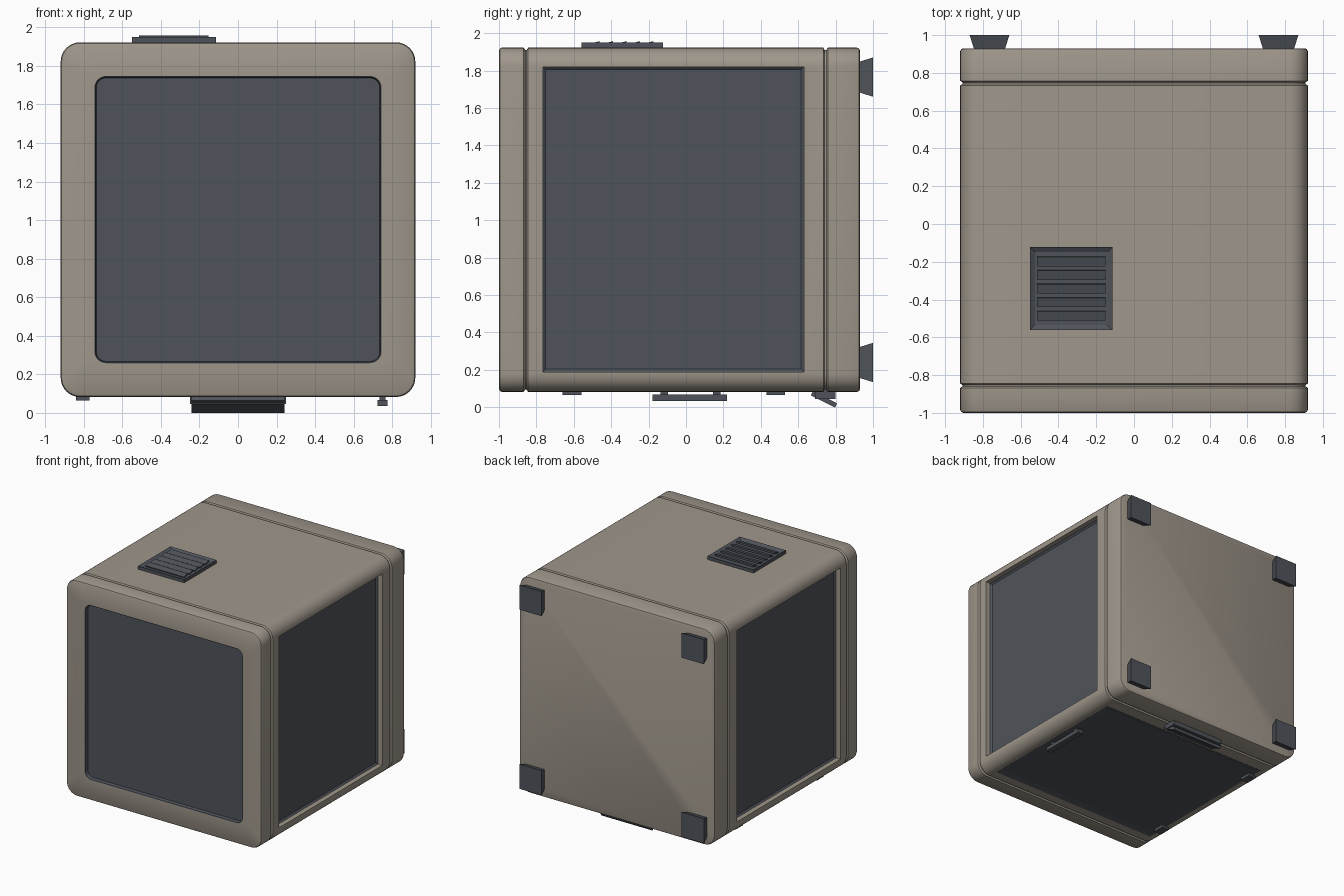
import bpy, bmesh, math
from mathutils import Matrix, Vector

if "Cube" in bpy.data.objects:
    bpy.data.objects.remove(bpy.data.objects["Cube"])


def material(name, rgb):
    m = bpy.data.materials.new(name)
    m.use_nodes = True
    m.diffuse_color = (*rgb, 1)
    m.node_tree.nodes["Principled BSDF"].inputs["Base Color"].default_value = (*rgb, 1)
    return m


BEIGE = material("warm beige", (0.35, 0.31, 0.26))
SLATE = material("dark slate", (0.078, 0.088, 0.103))
MID = 1.0025  # height of the body centre


def finish(bm, name, *mats):
    bmesh.ops.recalc_face_normals(bm, faces=bm.faces)
    me = bpy.data.meshes.new(name)
    bm.to_mesh(me)
    bm.free()
    for m in mats:
        me.materials.append(m)
    ob = bpy.data.objects.new(name, me)
    bpy.context.collection.objects.link(ob)
    return ob


def box(name, lo, hi, mat=SLATE, inset=None, rim=0.02, depth=0.012, tilt=0):
    """Box between two corners; the face along `inset` may be sunk, `tilt` turns it about x."""
    lo, hi = Vector(lo), Vector(hi)
    size = hi - lo
    bm = bmesh.new()
    bmesh.ops.create_cube(bm, size=1)
    bmesh.ops.transform(bm, matrix=Matrix.Diagonal((*size, 1)), verts=bm.verts)
    bm.normal_update()
    if inset:
        faces = [f for f in bm.faces if f.normal.dot(Vector(inset)) > 0.9]
        bmesh.ops.inset_region(bm, faces=faces, thickness=rim)
        bmesh.ops.translate(bm, verts=faces[0].verts, vec=Vector(inset) * -depth)
    move = Matrix.Translation((lo + hi) / 2) @ Matrix.Rotation(tilt, 4, 'X')
    bmesh.ops.transform(bm, matrix=move, verts=bm.verts)
    return finish(bm, name, mat)


def rounded_ring(bm, y, half, radius, segments=8):
    ring = []
    for q in range(4):
        cx = (half - radius) * (1 if q in (0, 3) else -1)
        cz = (half - radius) * (1 if q < 2 else -1)
        for i in range(segments + 1):
            a = math.pi / 2 * (q + i / segments)
            ring.append(bm.verts.new((cx + radius * math.cos(a), y,
                                      MID + cz + radius * math.sin(a))))
    return ring


# Housing: rounded-square sections from the sunk front window to the back
sections = [(-0.97, 0.735, 0.05), (-0.997, 0.74, 0.055), (-1, 0.745, 0.06),
            (-1, 0.905, 0.085), (-0.995, 0.915, 0.095), (-0.985, 0.92, 0.1),
            (-0.868, 0.92, 0.1), (-0.859, 0.908, 0.09), (-0.852, 0.908, 0.09), (-0.844, 0.92, 0.1),
            (0.734, 0.92, 0.1), (0.741, 0.908, 0.09), (0.75, 0.908, 0.09), (0.758, 0.92, 0.1),
            (0.915, 0.92, 0.1), (0.926, 0.915, 0.095), (0.93, 0.905, 0.085)]
bm = bmesh.new()
rings = [rounded_ring(bm, *s) for s in sections]
bm.faces.new(rings[0]).material_index = 1
for k, (a, b) in enumerate(zip(rings, rings[1:])):
    for i in range(len(a)):
        j = (i + 1) % len(a)
        bm.faces.new((a[i], a[j], b[j], b[i])).material_index = 1 if k < 2 else 0
bm.faces.new(rings[-1])
housing = finish(bm, "housing", BEIGE, SLATE)

# Openings in both sides and the underside
Y0, Y1, Z0, Z1 = -0.765, 0.63, 0.19, 1.82
cutters = [box("side_cutter", (s * 0.93 - 0.07, Y0, Z0), (s * 0.93 + 0.07, Y1, Z1), BEIGE)
           for s in (-1, 1)]
cutters.append(box("base_cutter", (-0.81, Y0, 0), (0.81, Y1, 0.13), BEIGE))
bpy.context.view_layer.objects.active = housing
for c in cutters:
    mod = housing.modifiers.new("opening", 'BOOLEAN')
    mod.object = c
    mod.solver = 'EXACT'
    bpy.ops.object.modifier_apply(modifier=mod.name)
    bpy.data.objects.remove(c)
bpy.ops.object.select_all(action='DESELECT')
housing.select_set(True)
bpy.ops.object.shade_smooth_by_angle(angle=math.radians(30))

# Side windows
for side, s in (("left", 1), ("right", -1)):
    xs = sorted((s * 0.84, s * 0.878))
    box(side + "_window", (xs[0], Y0, Z0), (xs[1], Y1, Z1), inset=(s, 0, 0))

# Underside door with hinges and pull handle
box("base_door", (-0.81, Y0, 0.082), (0.81, Y1, 0.14), inset=(0, 0, -1), rim=0.07, depth=0.01)
for name, y in (("front", -0.61), ("rear", 0.48)):
    box(name + "_hinge", (-0.84, y - 0.05, 0.065), (-0.77, y + 0.05, 0.1))
box("door_handle_bar", (0.725, -0.18, 0.035), (0.775, 0.22, 0.068))
for name, y in (("front", -0.115), ("rear", 0.165)):
    box(name + "_handle_post", (0.735, y - 0.02, 0.06), (0.765, y + 0.02, 0.1))

# Tilted catch at the rear of the underside
box("catch_mount", (-0.25, 0.69, 0.045), (0.25, 0.8, 0.1))
box("catch_plate", (-0.24, 0.665, 0.03), (0.24, 0.81, 0.055), tilt=math.radians(-27))

# Flared feet on the back
for xs, xname in ((-1, "right"), (1, "left")):
    for zs, zname in ((-1, "lower"), (1, "upper")):
        bm = bmesh.new()
        bmesh.ops.create_cube(bm, size=1)
        for v in bm.verts:
            half = 0.105 if v.co.y > 0 else 0.08
            v.co = (xs * 0.765 + math.copysign(half, v.co.x),
                    1 if v.co.y > 0 else 0.92,
                    MID + zs * 0.763 + math.copysign(half, v.co.z))
        finish(bm, f"{zname}_{xname}_foot", SLATE)

# Vent on top with slanted slats
box("vent_frame", (-0.55, -0.56, 1.91), (-0.115, -0.123, 1.95),
    inset=(0, 0, 1), rim=0.035, depth=0.015)
for i in range(5):
    y = -0.342 + (i - 2) * 0.072
    box(f"vent_slat_{i + 1}", (-0.513, y - 0.025, 1.939), (-0.152, y + 0.025, 1.951),
        tilt=math.radians(15))
